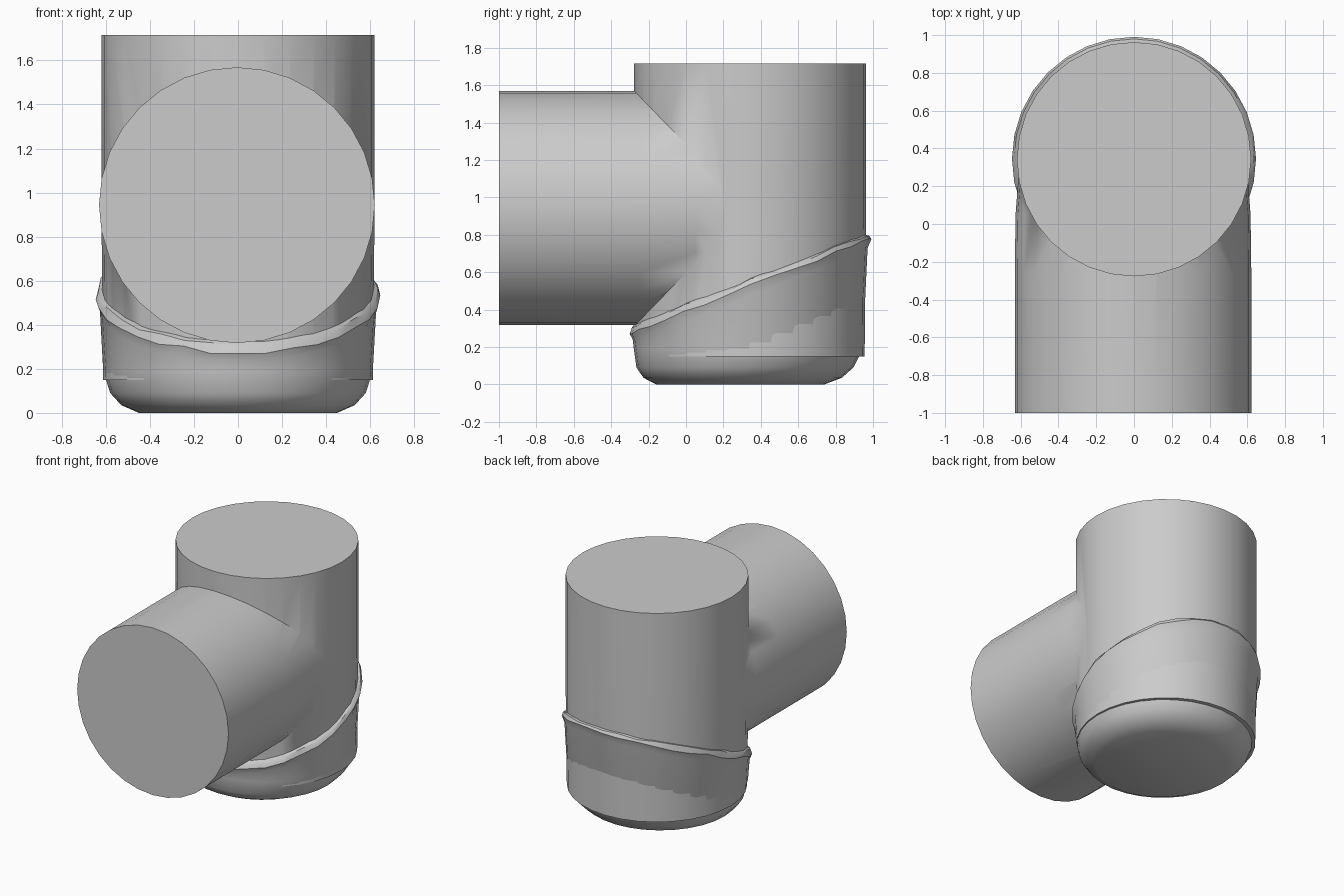
import bpy, bmesh, math, random
from mathutils import Vector

random.seed(4)
cube = bpy.data.objects.get("Cube")
if cube:
    bpy.data.objects.remove(cube, do_unlink=True)

grey = bpy.data.materials.new("plain grey")
grey.use_nodes = True
grey.diffuse_color = (0.6, 0.6, 0.6, 1)
grey.node_tree.nodes["Principled BSDF"].inputs["Base Color"].default_value = (0.6, 0.6, 0.6, 1)

SIDES = 32


def loft(name, rings):
    """Closed solid bridged through a list of rings of points."""
    bm = bmesh.new()
    loops = [[bm.verts.new(p) for p in ring] for ring in rings]
    for a, b in zip(loops, loops[1:]):
        for i in range(len(a)):
            j = (i + 1) % len(a)
            bm.faces.new((a[i], a[j], b[j], b[i]))
    bm.faces.new(loops[0])
    bm.faces.new(loops[-1])
    bmesh.ops.recalc_face_normals(bm, faces=bm.faces)
    mesh = bpy.data.meshes.new(name)
    bm.to_mesh(mesh)
    bm.free()
    mesh.materials.append(grey)
    obj = bpy.data.objects.new(name, mesh)
    bpy.context.collection.objects.link(obj)
    return obj


def boolean(obj, tool, operation):
    mod = obj.modifiers.new(operation.title(), 'BOOLEAN')
    mod.operation, mod.object, mod.solver = operation, tool, 'EXACT'
    bpy.context.view_layer.objects.active = obj
    bpy.ops.object.modifier_apply(modifier=mod.name)
    bpy.data.objects.remove(tool, do_unlink=True)


def smooth(obj, degrees):
    bpy.ops.object.select_all(action='DESELECT')
    obj.select_set(True)
    bpy.context.view_layer.objects.active = obj
    bpy.ops.object.shade_smooth_by_angle(angle=math.radians(degrees))


ANGLES = [2 * math.pi * i / SIDES for i in range(SIDES)]


def flat_ring(y, r, z):
    return [Vector((r * math.cos(a), y + r * math.sin(a), z)) for a in ANGLES]


def upright_ring(y, r, z=0.943):
    return [Vector((-0.005 + r * math.cos(a), y, z + r * math.sin(a))) for a in ANGLES]


def sloped_ring(y, r, drop, jitter=0.0):
    # the rim climbs from the front of the cap to its back
    ring = flat_ring(y, r, 0)
    for p in ring:
        p.z = 0.42 + 0.39 * p.y - drop + random.uniform(-jitter, jitter)
    return ring


# Upright pipe joined with the horizontal branch, which tapers out of sight inside
pipe = loft("pipe_tee", [flat_ring(0.343, 0.612, 0.15), flat_ring(0.343, 0.62, 0.9),
                         flat_ring(0.343, 0.62, 1.715)])
branch = loft("branch", [upright_ring(-1.0, 0.626), upright_ring(-0.25, 0.626),
                         upright_ring(0.05, 0.622), upright_ring(0.34, 0.60)])
boolean(pipe, branch, 'UNION')
smooth(pipe, 50)

# Rounded end cap with a slanted, slightly uneven lip
cap = loft("end_cap", [
    flat_ring(0.29, 0.45, 0.0), flat_ring(0.303, 0.53, 0.035),
    flat_ring(0.315, 0.58, 0.09), flat_ring(0.333, 0.612, 0.19),
    sloped_ring(0.343, 0.628, 0.075, 0.008), sloped_ring(0.345, 0.646, 0.03, 0.012),
    sloped_ring(0.345, 0.635, 0.0, 0.012), sloped_ring(0.343, 0.60, -0.015)])

# Small chipped notch low on each side
for side in (-1, 1):
    chip = loft("chip_cutter", [
        [Vector((side * x, 0.07 + w * s, z)) for x, z, s in
         ((0.47, -0.03, -1), (0.47, -0.03, 1), (0.64, 0.19, 1), (0.64, 0.19, -1))]
        for w in (0.09,)] + [
        [Vector((side * 0.75, 0.07 + s * 0.13, z)) for z, s in
         ((-0.05, -1), (-0.05, 1), (0.19, 1), (0.19, -1))]])
    chip.hide_render = True
    boolean(cap, chip, 'DIFFERENCE')
smooth(cap, 35)
